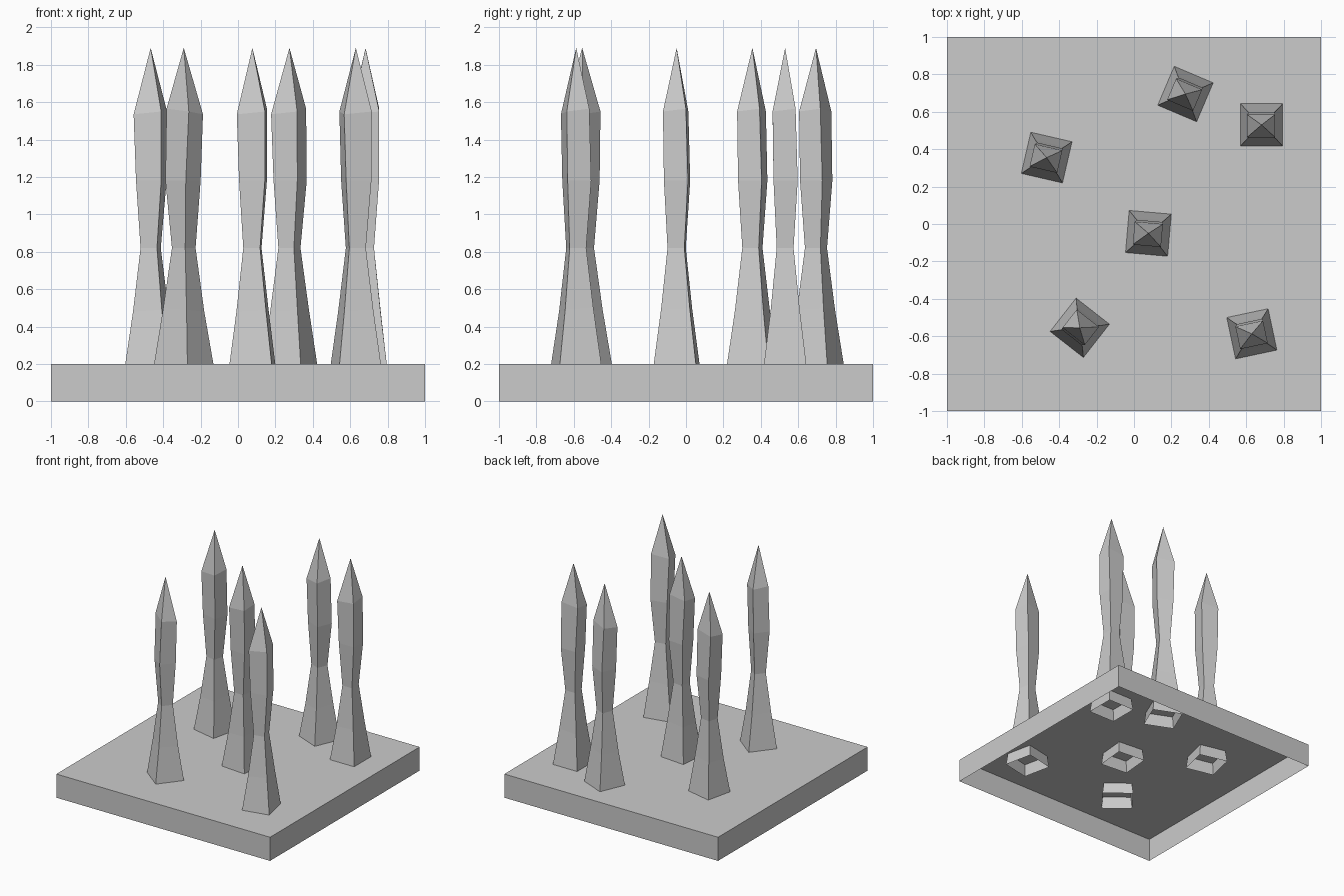
import bpy
import math

if "Cube" in bpy.data.objects:
    bpy.data.objects.remove(bpy.data.objects["Cube"])


def make_object(name, verts, faces):
    mesh = bpy.data.meshes.new(name)
    mesh.from_pydata(verts, [], faces)
    mesh.update()
    obj = bpy.data.objects.new(name, mesh)
    bpy.context.collection.objects.link(obj)
    return obj


def side_faces(start):
    # four quads joining one square ring to the ring above it
    return [(start + i, start + (i + 1) % 4, start + 4 + (i + 1) % 4, start + 4 + i)
            for i in range(4)]


def square(z, x0, x1, y0, y1, tilt=0.0):
    return [(x0, y0, z - tilt), (x1, y0, z), (x1, y1, z + tilt), (x0, y1, z)]


# Base plate: thin tray, open underneath
plate = square(0, -1, 1, -1, 1) + square(0.2, -1, 1, -1, 1)
make_object("base_plate", plate, side_faces(0) + [(4, 5, 6, 7)])

# Spike profile: z, left, right, front, back, tilt
rings = [
    (0.10, -0.124, 0.124, -0.124, 0.124, 0),
    (0.20, -0.113, 0.113, -0.113, 0.113, 0),
    (0.49, -0.079, 0.079, -0.077, 0.077, 0.01),
    (0.82, -0.045, 0.045, -0.045, 0.045, 0),
    (1.18, -0.066, 0.072, -0.062, 0.067, 0),
    (1.55, -0.078, 0.073, -0.067, 0.056, 0.015),
]
spike_verts = [v for ring in rings for v in square(*ring)]
spike_faces = [f for k in range(len(rings) - 1) for f in side_faces(4 * k)]
tip = len(spike_verts)
spike_verts.append((0, 0, 1.89))
spike_faces += [(tip - 4 + i, tip - 4 + (i + 1) % 4, tip) for i in range(4)]

# Six spikes: x, y, turn in degrees; open bottoms reach just through the plate
places = [(0.077, -0.05, -5), (0.682, 0.53, 0), (0.275, 0.695, -23),
          (-0.467, 0.355, -13), (0.63, -0.587, 12), (-0.29, -0.555, 142)]
for n, (x, y, turn) in enumerate(places, 1):
    spike = make_object(f"spike_{n}", spike_verts, spike_faces)
    spike.location = (x, y, 0)
    spike.rotation_euler.z = math.radians(turn)
